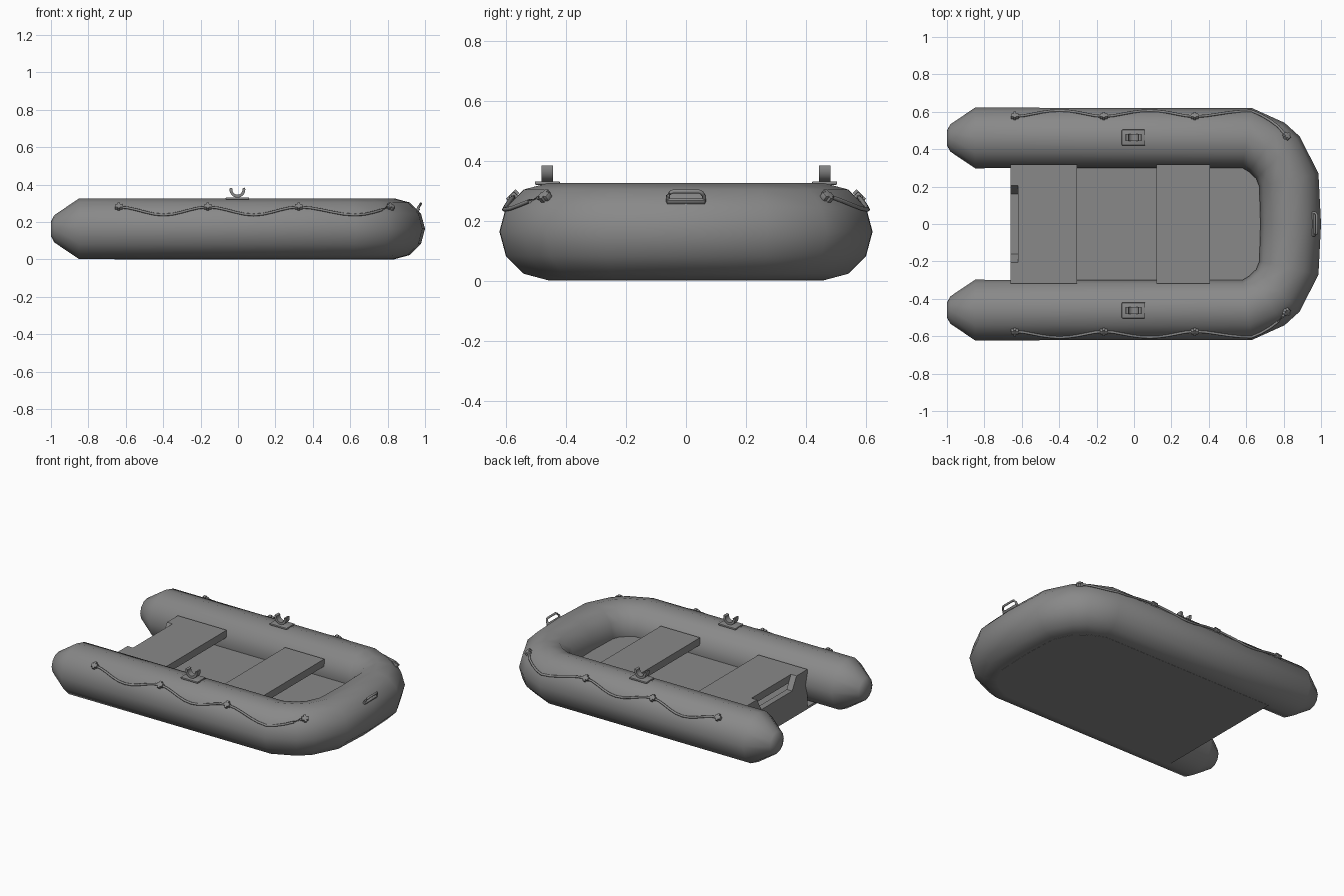
import bpy, bmesh, math
from mathutils import Vector, Matrix

if "Cube" in bpy.data.objects:
    bpy.data.objects.remove(bpy.data.objects["Cube"], do_unlink=True)

grey = bpy.data.materials.new("boat_grey")
grey.use_nodes = True
COLOUR = (0.25, 0.25, 0.25, 1)
grey.diffuse_color = COLOUR
grey.node_tree.nodes["Principled BSDF"].inputs["Base Color"].default_value = COLOUR

R, MID, SIDES = 0.162, 0.164, 12
STERN, HALF = -0.66, 0.318


def finish(name, bm, smooth=None):
    bmesh.ops.recalc_face_normals(bm, faces=bm.faces)
    mesh = bpy.data.meshes.new(name)
    bm.to_mesh(mesh)
    bm.free()
    mesh.materials.append(grey)
    obj = bpy.data.objects.new(name, mesh)
    bpy.context.collection.objects.link(obj)
    if smooth:
        bpy.ops.object.select_all(action="DESELECT")
        obj.select_set(True)
        bpy.context.view_layer.objects.active = obj
        bpy.ops.object.shade_smooth_by_angle(angle=math.radians(smooth))
    return obj


def box(name, centre, size, rot=None, bevel=0):
    bm = bmesh.new()
    bmesh.ops.create_cube(bm, size=1, matrix=Matrix.Diagonal((*size, 1)))
    if bevel:
        bmesh.ops.bevel(bm, geom=bm.edges[:], offset=bevel, segments=2, affect="EDGES", profile=0.5)
    bm.transform(Matrix.Translation(centre) @ (rot or Matrix()))
    return finish(name, bm, 40 if bevel else None)


def prism(name, outline, offset):
    """Extrude a closed outline of points along an offset vector."""
    bm = bmesh.new()
    face = bm.faces.new([bm.verts.new(p) for p in outline])
    ext = bmesh.ops.extrude_face_region(bm, geom=[face], use_keep_orig=True)
    bmesh.ops.translate(bm, vec=offset, verts=[g for g in ext["geom"] if isinstance(g, bmesh.types.BMVert)])
    return finish(name, bm, 30)


def sweep(name, points, radius, sides=8, closed=False):
    """Round bar along a path."""
    bm = bmesh.new()
    rings, n = [], len(points)
    for i, p in enumerate(points):
        a = points[i - 1] if closed or i else p
        b = points[(i + 1) % n] if closed or i < n - 1 else p
        d = (b - a).normalized()
        side = d.cross(Vector((0.9, 0.1, 0.4) if abs(d.y) > 0.7 else (0, 1, 0))).normalized()
        up = side.cross(d)
        angles = [math.tau * k / sides for k in range(sides)]
        rings.append([bm.verts.new(p + radius * (side * math.cos(t) + up * math.sin(t))) for t in angles])
    for i in range(n if closed else n - 1):
        r, s = rings[i], rings[(i + 1) % n]
        for k in range(sides):
            j = (k + 1) % sides
            bm.faces.new((r[k], r[j], s[j], s[k]))
    if not closed:
        bm.faces.new(rings[0])
        bm.faces.new(rings[-1])
    return finish(name, bm, 50)


# Half of the tube: x, y, outward heading in degrees, radius
half = [(-1.0, 0.46, 90, 0.04), (-0.982, 0.46, 90, 0.073), (-0.85, 0.46, 90, R),
        (0.605, 0.46, 81, R), (0.71, 0.41, 54, R), (0.77, 0.355, 44, R), (0.828, 0.235, 12.5, R)]
stations = half + [(0.838, 0, 0, R)] + [(x, -y, -h, r) for x, y, h, r in reversed(half)]

# Inflatable tube
bm = bmesh.new()
rings = []
for x, y, h, r in stations:
    out = Vector((math.cos(math.radians(h)), math.sin(math.radians(h)), 0))
    ring = []
    for k in range(SIDES):
        t = math.tau * k / SIDES
        ring.append(bm.verts.new(Vector((x, y, MID + r * math.sin(t))) + out * r * math.cos(t)))
    rings.append(ring)
for a, b in zip(rings, rings[1:]):
    for k in range(SIDES):
        j = (k + 1) % SIDES
        bm.faces.new((a[k], a[j], b[j], b[k]))
bm.faces.new(rings[0])
bm.faces.new(rings[-1])
finish("inflatable_tube", bm, 50)

# Flat bottom skin and inner floor between the tubes
centre = [(x, y) for x, y, h, r in stations[3:-3]]
skin = [(STERN, 0.46)] + centre + [(STERN, -0.46)]
prism("bottom_skin", [(x, y, 0.001) for x, y in skin], (0, 0, 0.015))
inner = [(STERN + 0.02, 0.36)] + [(x - 0.07, y * 0.8) for x, y in centre] + [(STERN + 0.02, -0.36)]
prism("floor", [(x, y, 0.125) for x, y in inner], (0, 0, 0.025))

# Transom with a motor notch, and the two bench seats
top = 0.262
notch = [(0.205, top), (0.16, 0.18), (-0.16, 0.18), (-0.205, top)]
board = [(HALF, top), *notch, (-HALF, top), (-HALF, 0.005), (HALF, 0.005)]
prism("transom", [(STERN, y, z) for y, z in board], (0.04, 0, 0))
for name, x0, x1 in (("rear_seat", -0.62, -0.305), ("front_seat", 0.12, 0.405)):
    box(name, ((x0 + x1) / 2, 0, top - 0.024), (x1 - x0, 2 * HALF, 0.048))


def on_tube(u, z, lift):
    """Point on the outer upper side of the tube at a fractional station."""
    i = int(u)
    x, y, h, r = [a + (b - a) * (u - i) for a, b in zip(stations[i], stations[i + 1])]
    t = math.asin((z - MID) / R)
    h = math.radians(h)
    d = (R + lift) * math.cos(t)
    return Vector((x + d * math.cos(h), y + d * math.sin(h), MID + (R + lift) * math.sin(t)))


def station_at(x):
    return 2 + (x + 0.85) / 1.455


# Grab lines, their clips and the oarlocks on both sides
stops = [station_at(x) for x in (-0.64, -0.17, 0.31)] + [4.5]
for side, s in (("left", 1), ("right", -1)):
    flip = Vector((1, s, 1))
    path = []
    for a, b in zip(stops, stops[1:]):
        for k in range(10):
            f = k / 10
            u = a + (b - a) * f
            if b > 4:
                u = a + (3 - a) * f * 2 if f < 0.5 else 3 + (b - 3) * (f - 0.5) * 2
            path.append(on_tube(u, 0.279 - 0.042 * math.sin(math.pi * f) ** 2, 0.002) * flip)
    path.append(on_tube(stops[-1], 0.279, 0.002) * flip)
    sweep(side + "_grab_line", path, 0.007)
    for n, u in enumerate(stops):
        p = on_tube(u, 0.279, 0.002)
        yaw = math.radians(-45 if u > 4 else 0)
        rot = Matrix.Rotation(yaw * s, 4, "Z") @ Matrix.Rotation(math.radians(-45 * s), 4, "X")
        box(f"{side}_line_clip_{n + 1}", p * flip, (0.042, 0.026, 0.026), rot, 0.006)
        box(f"{side}_clip_strap_{n + 1}", on_tube(u, 0.279, 0.006) * flip, (0.015, 0.044, 0.018), rot)

    y = 0.462 * s
    box(side + "_oarlock_pad", (-0.003, y, 0.326), (0.125, 0.084, 0.012), bevel=0.004)
    arc = [math.radians(165 + 210 * k / 16) for k in range(17)]
    ring = [(r * math.cos(t) - 0.003, y - 0.019, 0.373 + r * math.sin(t))
            for r, ts in ((0.042, arc), (0.027, arc[::-1])) for t in ts]
    prism(side + "_oarlock_horns", ring, (0, 0.038, 0))

# Bow carry handle
tilt = Matrix.Rotation(math.radians(38), 4, "Y")
box("bow_handle_plate", (0.962, 0, 0.266), (0.018, 0.13, 0.018), tilt, 0.005)
loop = [(0.958, 0.06, 0.265), (0.968, 0.06, 0.283), (0.975, 0.052, 0.294), (0.978, 0.042, 0.298)]
loop += [(x, -y, z) for x, y, z in reversed(loop)]
sweep("bow_handle_grip", [Vector(p) for p in loop], 0.007)
